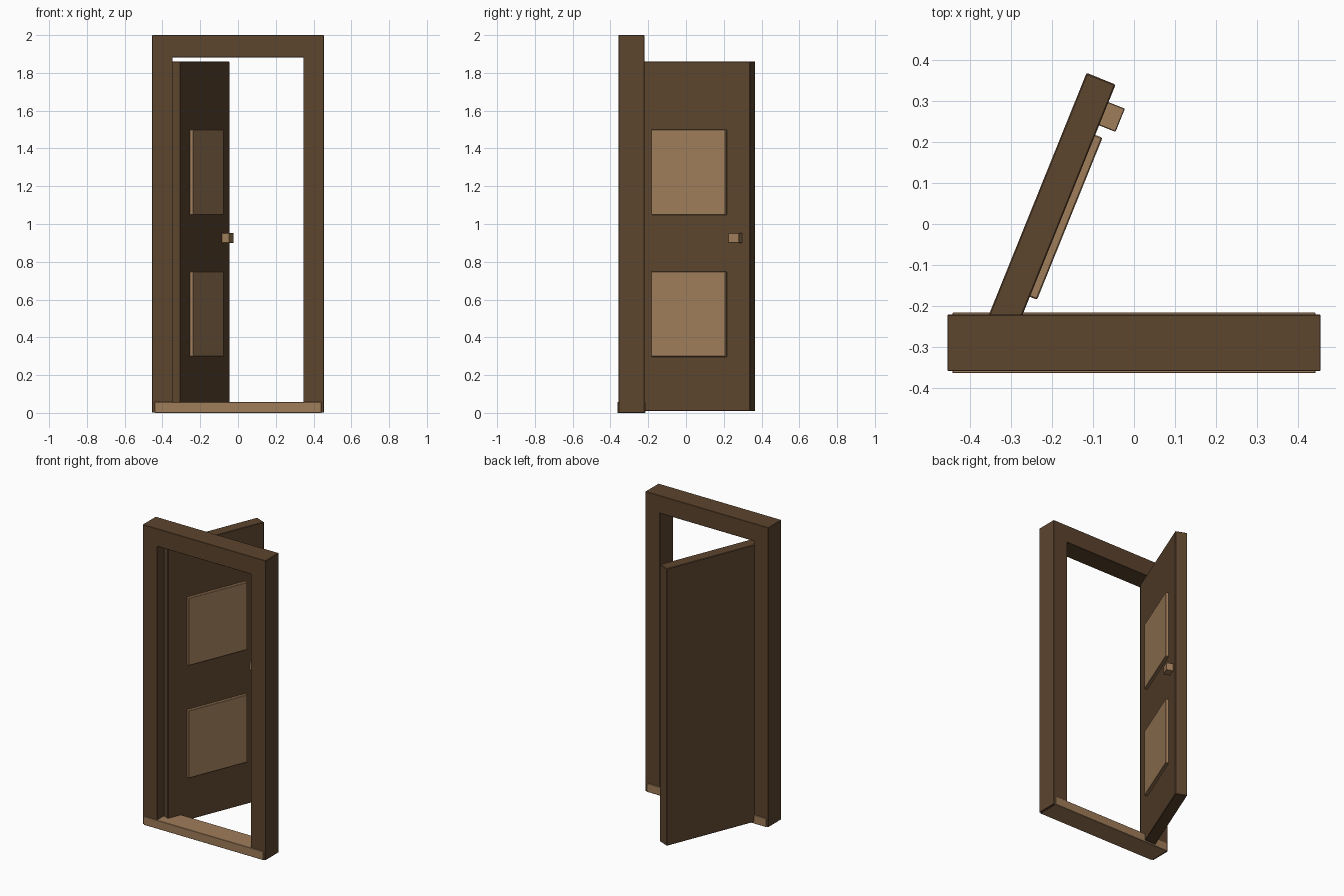
import bpy, bmesh, math
from mathutils import Matrix

if "Cube" in bpy.data.objects:
    bpy.data.objects.remove(bpy.data.objects["Cube"])


def material(name, rgb):
    m = bpy.data.materials.new(name)
    m.diffuse_color = (*rgb, 1)
    m.use_nodes = True
    m.node_tree.nodes["Principled BSDF"].inputs["Base Color"].default_value = m.diffuse_color
    return m


DARK = material("dark_wood", (0.107, 0.058, 0.027))
TAN = material("light_wood", (0.352, 0.205, 0.102))


def finish(name, bm, mat, bevel, matrix=None):
    bmesh.ops.recalc_face_normals(bm, faces=bm.faces)
    me = bpy.data.meshes.new(name)
    bm.to_mesh(me)
    bm.free()
    me.materials.append(mat)
    ob = bpy.data.objects.new(name, me)
    bpy.context.collection.objects.link(ob)
    if matrix:
        ob.matrix_world = matrix
    b = ob.modifiers.new("edge_bevel", 'BEVEL')
    b.width, b.segments = bevel, 1
    return ob


def box(name, lo, hi, mat, bevel=0.002, matrix=None):
    bm = bmesh.new()
    bmesh.ops.create_cube(bm, size=1)
    for v in bm.verts:
        v.co = [lo[i] + (v.co[i] + 0.5) * (hi[i] - lo[i]) for i in range(3)]
    return finish(name, bm, mat, bevel, matrix)


# Frame: one U-shaped profile (two jambs and header) extruded in depth
W, IN, HEAD, Y0, Y1 = 0.454, 0.346, 1.882, -0.358, -0.22
profile = [(-W, 0.001), (-W, 2), (W, 2), (W, 0.001),
           (IN, 0.001), (IN, HEAD), (-IN, HEAD), (-IN, 0.001)]
bm = bmesh.new()
face = bm.faces.new([bm.verts.new((x, Y0, z)) for x, z in profile])
ext = bmesh.ops.extrude_face_region(bm, geom=[face])["geom"]
for v in ext:
    if isinstance(v, bmesh.types.BMVert):
        v.co.y = Y1
finish("door_frame", bm, DARK, 0.002)

# Threshold, slightly deeper than the frame
box("threshold", (-0.442, -0.363, 0), (0.442, -0.215, 0.057), TAN)

# Door leaf in hinge space: x along the leaf, -y is the panelled face
hinge = Matrix.Translation((-0.34, -0.29, 0)) @ Matrix.Rotation(math.radians(68), 4, 'Z')
T = 0.038
box("door_leaf", (0, -T, 0.01), (0.694, T, 1.86), DARK, 0.003, hinge)

# Raised panels
for name, z in (("lower_panel", 0.297), ("upper_panel", 1.048)):
    box(name, (0.137, -T - 0.019, z), (0.562, -T + 0.01, z + 0.452), TAN, 0.003, hinge)

# Square handle
box("handle", (0.587, -T - 0.043, 0.9), (0.648, -T + 0.002, 0.952), TAN, 0.002, hinge)
